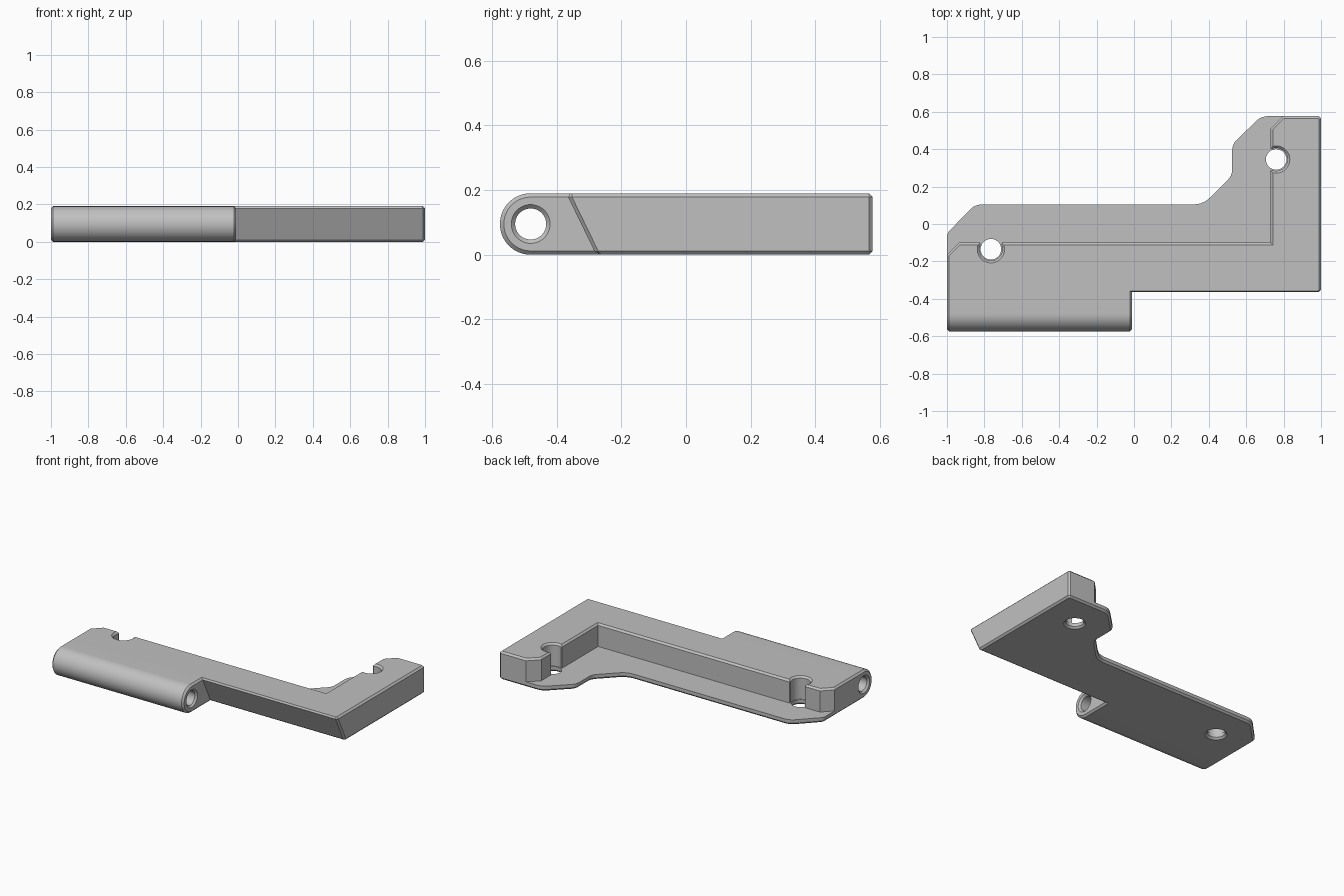
import bpy
import math
from mathutils import Vector

cube = bpy.data.objects.get("Cube")
if cube:
    bpy.data.objects.remove(cube, do_unlink=True)

HEIGHT = 0.19      # overall thickness
FLOOR = 0.035      # plate thickness
BEVEL = 0.012      # chamfer on every outer edge

grey = bpy.data.materials.new("light_grey")
grey.use_nodes = True
grey.diffuse_color = (0.53, 0.53, 0.53, 1)
grey.node_tree.nodes["Principled BSDF"].inputs["Base Color"].default_value = (0.53, 0.53, 0.53, 1)


def offset(points, distance):
    """Move a counter-clockwise outline inward by distance."""
    result = []
    for i, p in enumerate(points):
        a = (p - points[i - 1]).normalized()
        b = (points[(i + 1) % len(points)] - p).normalized()
        na, nb = Vector((-a.y, a.x)), Vector((-b.y, b.x))
        result.append(p + (na + nb) * distance / (1 + na.dot(nb)))
    return result


def rounded(corners):
    """Outline from (x, y, cut) corners; small cuts stay plain chamfers."""
    points = []
    for i, (x, y, cut) in enumerate(corners):
        p = Vector((x, y))
        if cut == 0:
            points.append(p)
            continue
        start = p + (Vector(corners[i - 1][:2]) - p).normalized() * cut
        end = p + (Vector(corners[(i + 1) % len(corners)][:2]) - p).normalized() * cut
        steps = 1 if cut < 0.015 else 5
        for k in range(steps + 1):
            t = k / steps
            points.append(start * (1 - t) ** 2 + p * 2 * t * (1 - t) + end * t * t)
    return points


def circle(x, y, radius, start=0, sweep=360, count=48):
    return [Vector((x + radius * math.cos(math.radians(start + sweep * i / count)),
                    y + radius * math.sin(math.radians(start + sweep * i / count))))
            for i in range(count + (sweep < 360))]


def loft(name, points, levels, along_x=False, slant=0):
    """Stack (position, inset) copies of an outline into a closed solid."""
    verts, faces, n = [], [], len(points)
    for w, inset in levels:
        for base, p in zip(points, offset(points, inset)):
            lean = slant * (HEIGHT - w) if base.y < -0.3 else 0
            verts.append((w, p.x, p.y) if along_x else (p.x, p.y + lean, w))
    for k in range(len(levels) - 1):
        for i in range(n):
            j = (i + 1) % n
            faces.append((k * n + i, k * n + j, (k + 1) * n + j, (k + 1) * n + i))
    faces.append(tuple(reversed(range(n))))
    faces.append(tuple(range(len(verts) - n, len(verts))))
    mesh = bpy.data.meshes.new(name)
    mesh.from_pydata(verts, [], faces)
    mesh.materials.append(grey)
    obj = bpy.data.objects.new(name, mesh)
    bpy.context.collection.objects.link(obj)
    return obj


def combine(target, tool, operation):
    """Apply a boolean, then discard the tool."""
    tool.hide_render = True
    mod = target.modifiers.new("boolean", 'BOOLEAN')
    mod.operation, mod.solver, mod.object = operation, 'EXACT', tool
    bpy.context.view_layer.objects.active = target
    bpy.ops.object.modifier_apply(modifier=mod.name)
    bpy.data.objects.remove(tool, do_unlink=True)


# Full-height body with chamfered rims and a leaning front face
outline = rounded([(1, -0.37, 0.012), (1, 0.577, 0.012), (0.68, 0.577, 0.04),
                   (0.525, 0.425, 0.03), (0.525, 0.26, 0.03), (0.37, 0.105, 0.05),
                   (-0.85, 0.105, 0.04), (-1, -0.05, 0.02), (-1, -0.37, 0)])
body = loft("hinge_bracket", outline,
            [(0, BEVEL), (BEVEL, 0), (HEIGHT - BEVEL, 0), (HEIGHT, BEVEL)], slant=0.486)

# Hinge barrel along the front
profile = circle(-0.48, HEIGHT / 2, HEIGHT / 2, 90, 180, 32)
profile += [Vector((-0.2, 0)), Vector((-0.2, HEIGHT))]
barrel = loft("barrel", profile,
              [(-1, BEVEL), (-1 + BEVEL, 0), (-0.01 - BEVEL, 0), (-0.01, BEVEL)], along_x=True)
combine(body, barrel, 'UNION')

# Pocket that leaves the L-shaped wall standing on the thin plate
pocket_levels = [(FLOOR, 0), (HEIGHT - BEVEL, 0), (HEIGHT, -BEVEL), (0.25, -BEVEL)]
pocket = [Vector(p) for p in ((-1.1, -0.265), (-0.935, -0.1), (0.73, -0.1), (0.73, 0.51),
                              (0.9, 0.68), (0.9, 0.8), (-1.1, 0.8))]
combine(body, loft("pocket_cutter", pocket, pocket_levels), 'DIFFERENCE')

# Screw holes, each with a scallop and flared mouth in the wall
for x, y, wall, inward in ((-0.765, -0.135, Vector((-0.765, -0.1)), Vector((0, -1))),
                           (0.76, 0.345, Vector((0.73, 0.345)), Vector((1, 0)))):
    side = Vector((-inward.y, inward.x))
    mouth = [wall - inward * 0.02 - side * 0.07, wall + inward * 0.018 - side * 0.05,
             wall + inward * 0.018 + side * 0.05, wall - inward * 0.02 + side * 0.07]
    mouth.reverse()
    area = sum(a.cross(b) for a, b in zip(mouth, mouth[1:] + mouth[:1]))
    if area < 0:
        mouth.reverse()
    combine(body, loft("mouth_cutter", mouth, pocket_levels), 'DIFFERENCE')
    combine(body, loft("scallop_cutter", circle(x, y, 0.061), pocket_levels), 'DIFFERENCE')
    hole_levels = [(-0.1, -BEVEL), (0, -BEVEL), (BEVEL, 0), (0.3, 0)]
    combine(body, loft("hole_cutter", circle(x, y, 0.055), hole_levels), 'DIFFERENCE')

# Pin hole through the barrel, countersunk at both ends
pin_levels = [(-1.1, -BEVEL), (-1, -BEVEL), (-1 + BEVEL, 0),
              (-0.01 - BEVEL, 0), (-0.01, -BEVEL), (0.1, -BEVEL)]
combine(body, loft("pin_cutter", circle(-0.48, HEIGHT / 2, 0.048), pin_levels, along_x=True),
        'DIFFERENCE')

# Smooth the round surfaces, keep the edges crisp
bpy.ops.object.select_all(action='DESELECT')
body.select_set(True)
bpy.context.view_layer.objects.active = body
bpy.ops.object.shade_smooth_by_angle(angle=math.radians(25))
